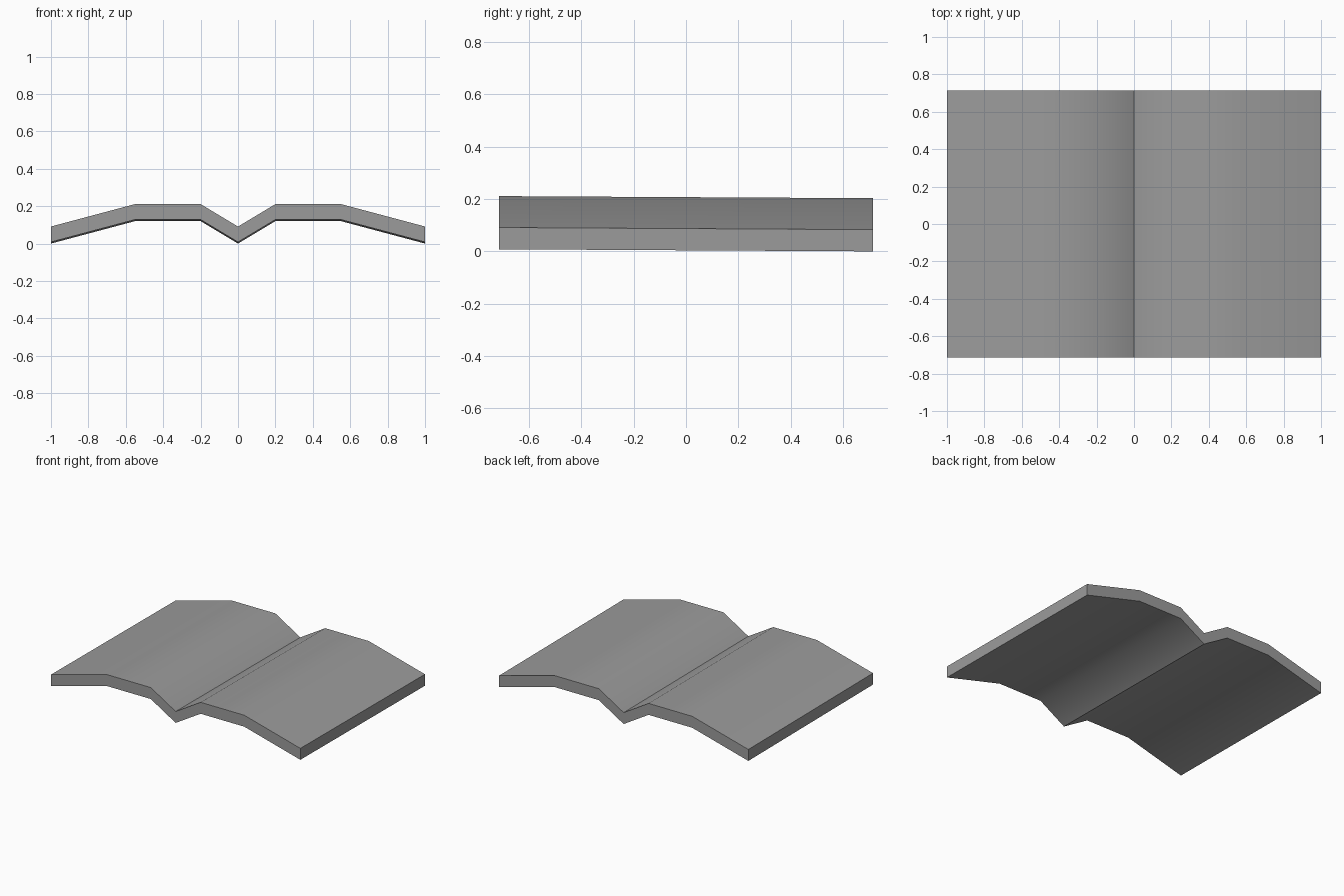
import bpy
import bmesh
from math import radians

cube = bpy.data.objects.get("Cube")
if cube:
    bpy.data.objects.remove(cube, do_unlink=True)

HALF_DEPTH = 0.714
THICKNESS = 0.083
TILT = 0.008  # the front edge sits slightly higher than the back

# Plain grey
grey = bpy.data.materials.new("plain grey")
grey.use_nodes = True
colour = (0.33, 0.33, 0.33, 1)
grey.diffuse_color = colour
grey.node_tree.nodes["Principled BSDF"].inputs["Base Color"].default_value = colour

# Underside profile of one half, mirrored about the centre fold
half = [(0.0, 0.0), (0.2, 0.12), (0.55, 0.12), (1.0, 0.0)]
lower = [(-x, z) for x, z in reversed(half[1:])] + half
outline = lower + [(x, z + THICKNESS) for x, z in reversed(lower)]

# Folded slab: strips along the profile, with quads closing both ends
bm = bmesh.new()
front = [bm.verts.new((x, -HALF_DEPTH, z + TILT)) for x, z in outline]
back = [bm.verts.new((x, HALF_DEPTH, z)) for x, z in outline]
n = len(outline)
for i in range(n):
    j = (i + 1) % n
    bm.faces.new((front[i], front[j], back[j], back[i]))
for ring in (front, back):
    for i in range(len(lower) - 1):
        bm.faces.new((ring[i], ring[i + 1], ring[n - 2 - i], ring[n - 1 - i]))
bmesh.ops.recalc_face_normals(bm, faces=bm.faces)

mesh = bpy.data.meshes.new("open_pages")
bm.to_mesh(mesh)
bm.free()
mesh.materials.append(grey)
pages = bpy.data.objects.new("open_pages", mesh)
bpy.context.collection.objects.link(pages)

# Smooth bends, crisp centre fold and borders
bpy.ops.object.select_all(action='DESELECT')
pages.select_set(True)
bpy.context.view_layer.objects.active = pages
bpy.ops.object.shade_smooth_by_angle(angle=radians(40))
